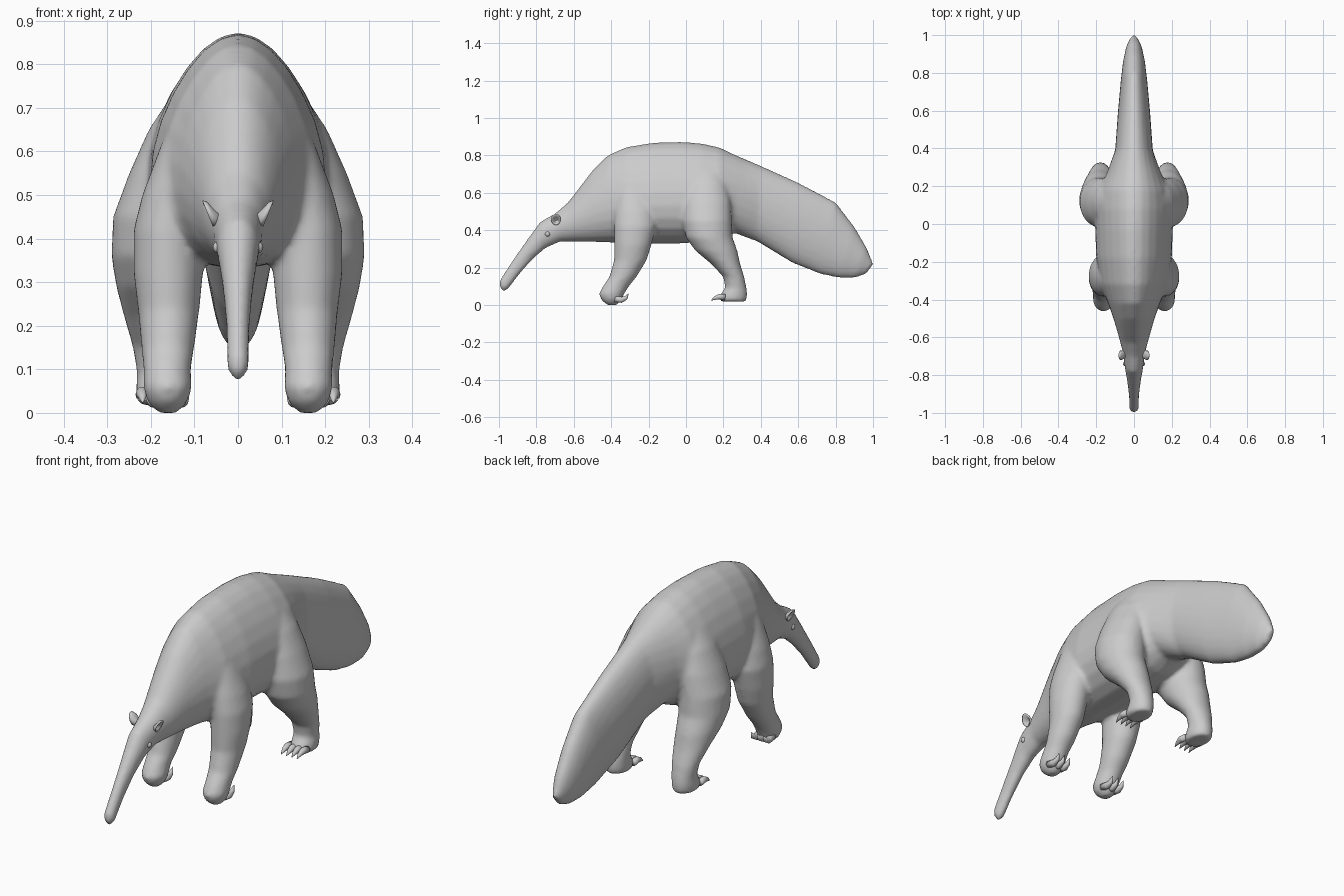
import bpy, bmesh
from math import sin, cos, tau
from mathutils import Vector

N = 24


def loft(bm, rings):
    rows = [[bm.verts.new(p) for p in r] for r in rings]
    for a, b in zip(rows, rows[1:]):
        for i in range(N):
            j = (i + 1) % N
            bm.faces.new((a[i], a[j], b[j], b[i]))
    bm.faces.new(rows[0])
    bm.faces.new(rows[-1])


def finish(bm, name):
    bmesh.ops.recalc_face_normals(bm, faces=bm.faces)
    for f in bm.faces:
        f.smooth = True
    me = bpy.data.meshes.new(name)
    bm.to_mesh(me)
    bm.free()
    ob = bpy.data.objects.new(name, me)
    bpy.context.collection.objects.link(ob)
    return ob


def spine_ring(yt, zt, yb, zb, w, k):
    # upright ring between a top and a bottom point, wider low down by k
    t, b = Vector((0, yt, zt)), Vector((0, yb, zb))
    c, h = (t + b) / 2, (t - b) / 2
    return [c + h * cos(a) + Vector((w * sin(a) * (1 - k * cos(a)), 0, 0))
            for a in (tau * i / N for i in range(N))]


def leg_ring(s, z, y0, y1, x0, x1):
    return [Vector((s * ((x0 + x1) / 2 + (x1 - x0) / 2 * cos(a)),
                    (y0 + y1) / 2 + (y1 - y0) / 2 * sin(a), z))
            for a in (tau * i / N for i in range(N))]


# snout, head, trunk and tail: top y z, bottom y z, half width, pear factor
spine = [
    (-1.0, .105, -.98, .072, .014, 0), (-.995, .135, -.955, .08, .025, 0),
    (-.93, .235, -.89, .165, .027, 0), (-.86, .335, -.82, .245, .035, 0),
    (-.78, .445, -.75, .305, .048, 0), (-.70, .49, -.67, .34, .058, 0),
    (-.63, .55, -.61, .34, .075, .05), (-.50, .72, -.52, .338, .105, .15),
    (-.42, .80, -.42, .335, .135, .2), (-.32, .845, -.32, .33, .175, .25),
    (-.18, .868, -.18, .33, .195, .25), (-.03, .873, -.03, .33, .20, .25),
    (.08, .865, .08, .335, .205, .25), (.18, .843, .18, .35, .19, .2),
    (.27, .80, .26, .385, .145, .1), (.40, .745, .38, .34, .10, 0),
    (.60, .655, .57, .225, .086, 0), (.80, .55, .72, .165, .07, 0),
    (.90, .42, .82, .145, .058, 0), (.965, .31, .90, .145, .042, 0),
    (1.003, .22, .96, .165, .018, 0)]

# leg rings: z, front y, back y, inner x, outer x
fore = [
    (.70, -.34, -.22, .05, .13), (.62, -.365, -.20, .05, .175),
    (.50, -.38, -.165, .07, .22), (.42, -.385, -.16, .08, .24),
    (.32, -.385, -.185, .08, .24), (.24, -.385, -.21, .088, .23),
    (.15, -.41, -.265, .10, .222), (.10, -.445, -.305, .108, .217),
    (.06, -.466, -.33, .105, .218), (.025, -.452, -.345, .115, .208),
    (0, -.42, -.37, .14, .185)]
hind = [
    (.74, .03, .18, .05, .145), (.65, .0, .22, .05, .205),
    (.55, -.02, .24, .06, .25), (.45, -.02, .245, .07, .287),
    (.36, .0, .25, .08, .291), (.29, .05, .275, .09, .28),
    (.22, .135, .29, .10, .262), (.15, .20, .312, .115, .242),
    (.09, .21, .324, .122, .232), (.06, .185, .328, .122, .234),
    (.035, .175, .326, .122, .234), (.018, .19, .318, .13, .226)]

bm = bmesh.new()
loft(bm, [spine_ring(*r) for r in spine])
for s in (-1, 1):
    for leg in (fore, hind):
        loft(bm, [leg_ring(s, *r) for r in leg])
body = finish(bm, "body_with_legs")

# fuse the limbs into the trunk and soften the joins
m = body.modifiers.new("fuse", 'REMESH')
m.mode = 'VOXEL'
m.voxel_size = .011
m.use_smooth_shade = True
m = body.modifiers.new("soften", 'SMOOTH')
m.factor = .5
m.iterations = 6


def claw(bm, pts, radii):
    # curved tapering claw made of rings along a path in the y-z plane
    rings = []
    for i, p in enumerate(pts):
        d = (Vector(pts[min(i + 1, len(pts) - 1)]) - Vector(pts[max(i - 1, 0)])).normalized()
        u, v = Vector((1, 0, 0)), d.cross(Vector((1, 0, 0))).normalized()
        rings.append([Vector(p) + radii[i] * (u * cos(tau * j / N) + v * sin(tau * j / N))
                      for j in range(N)])
    loft(bm, rings)


# claws: curled back under the fore feet, pointing forward on the hind feet
for name, xs, path, radii in (
        ("fore_claws", (.13, .162, .194),
         [(-.38, .035), (-.345, .028), (-.322, .038), (-.307, .062)], (.018, .016, .011, .001)),
        ("hind_claws", (.135, .163, .191, .219),
         [(.21, .042), (.178, .045), (.155, .038), (.133, .024)], (.016, .015, .010, .001))):
    bm = bmesh.new()
    for s in (-1, 1):
        for x in xs:
            claw(bm, [(s * x, y, z) for y, z in path], radii)
    finish(bm, name)

# ears: small cupped discs flaring outward
bm = bmesh.new()
for s in (-1, 1):
    prof = [(.004, .012), (.016, .026), (.028, .030), (.026, .022), (.014, .010)]
    rings = []
    for d, r in prof:
        rings.append([Vector((s * (.042 + d + .012 * sin(tau * j / N)),
                              -.69 + r * .85 * cos(tau * j / N) - .2 * d,
                              .458 + r * sin(tau * j / N))) for j in range(N)])
    loft(bm, rings)
finish(bm, "ears")

# eyes
bm = bmesh.new()
for s in (-1, 1):
    r = bmesh.ops.create_uvsphere(bm, u_segments=16, v_segments=10, radius=.014)
    bmesh.ops.translate(bm, verts=r["verts"], vec=(s * .044, -.74, .38))
finish(bm, "eyes")
